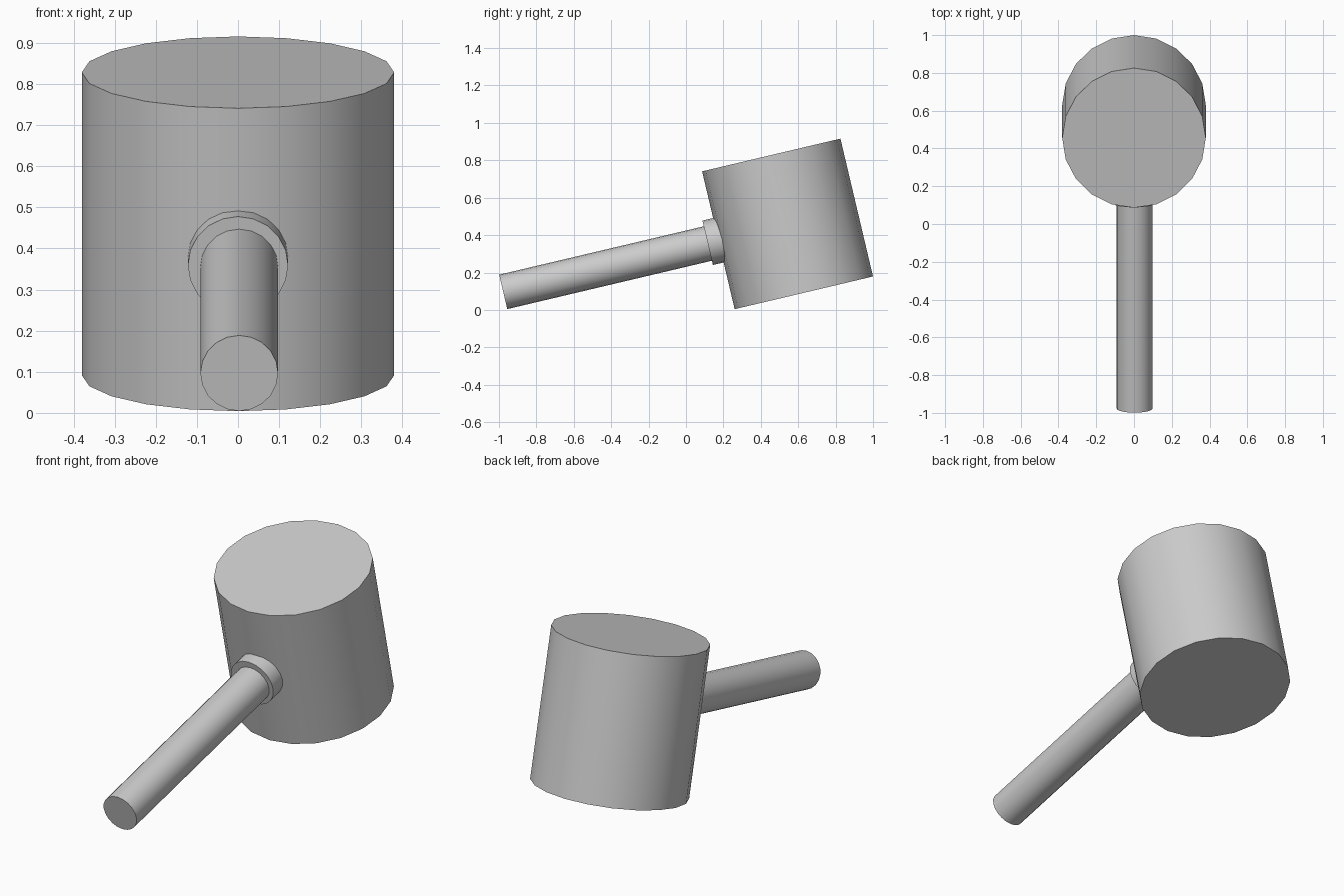
import bpy
from math import radians
from mathutils import Matrix, Vector

if "Cube" in bpy.data.objects:
    bpy.data.objects.remove(bpy.data.objects["Cube"])

SIDES = 20
# Tilt of the whole mallet about x, placed at the middle of the head
FRAME = Matrix.Translation((0, 0.543, 0.46)) @ Matrix.Rotation(radians(13.3), 4, 'X')


def cylinder(name, radius, depth, centre, turn=0):
    bpy.ops.mesh.primitive_cylinder_add(vertices=SIDES, radius=radius, depth=depth)
    obj = bpy.context.object
    obj.name = name
    obj.matrix_world = (FRAME @ Matrix.Translation(Vector(centre))
                        @ Matrix.Rotation(radians(turn), 4, 'X'))
    bpy.ops.object.shade_smooth_by_angle(angle=radians(35))
    return obj


def along_handle(name, radius, start, end, x=0, z=0):
    return cylinder(name, radius, end - start, (x, (start + end) / 2, z), 90)


# Large drum-shaped head
cylinder("mallet_head", 0.38, 0.757, (0, 0, 0))

# Collar where the handle enters the head
along_handle("handle_collar", 0.122, -0.439, -0.35)

# Long straight handle
along_handle("handle", 0.0945, -1.563, -0.36, x=0.003, z=-0.004)
